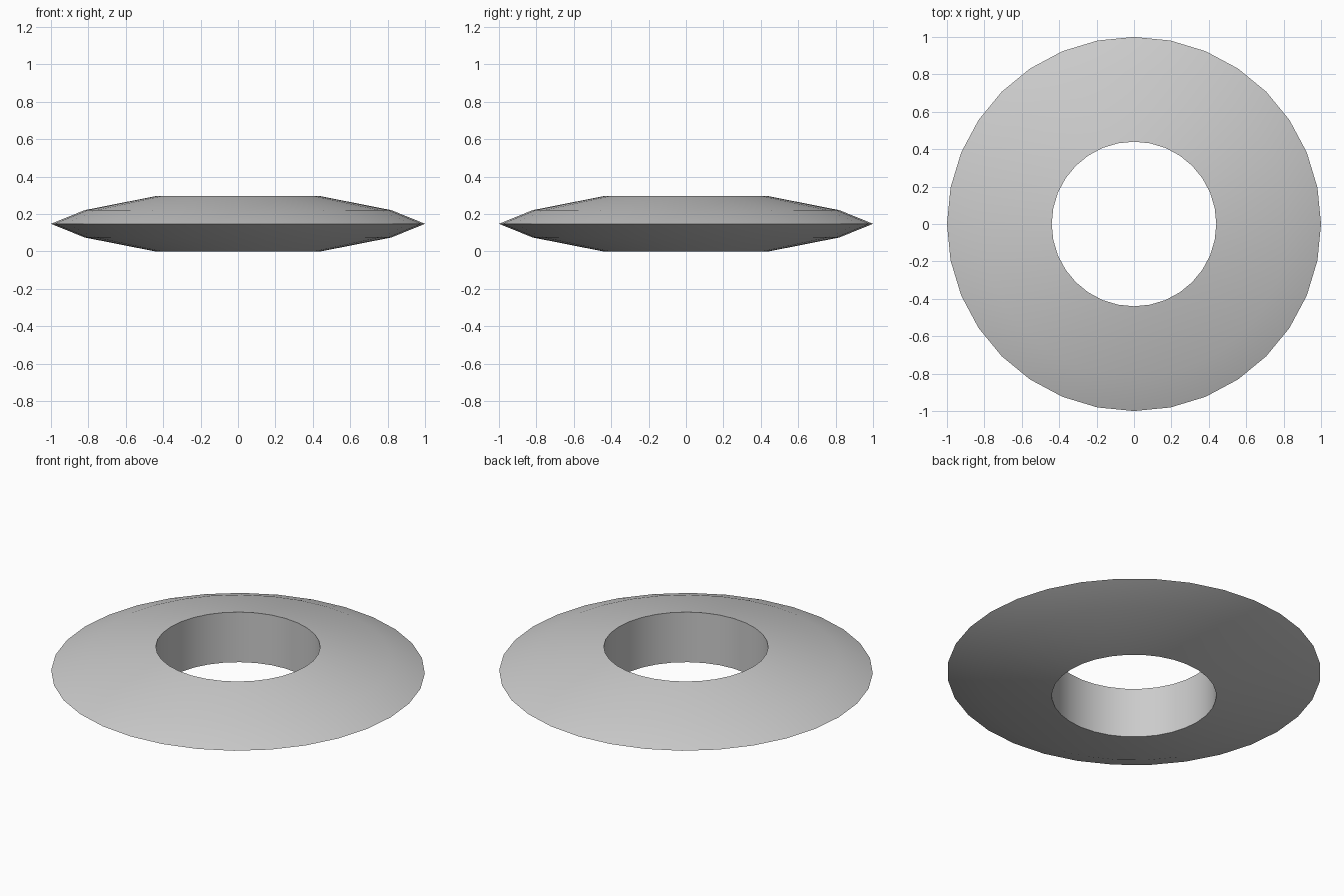
import bpy, bmesh
from math import radians
from mathutils import Matrix

if "Cube" in bpy.data.objects:
    bpy.data.objects.remove(bpy.data.objects["Cube"])

SIDES = 32
# Cross-section of the ring: (radius, height)
PROFILE = [(0.44, 0.0), (0.82, 0.075), (1.0, 0.148), (0.82, 0.221), (0.44, 0.296)]

# Bevelled ring with a straight hole, lathed from the closed profile
bm = bmesh.new()
verts = [bm.verts.new((0, r, z)) for r, z in PROFILE]
edges = [bm.edges.new((v, verts[(i + 1) % len(verts)])) for i, v in enumerate(verts)]
bmesh.ops.spin(bm, geom=verts + edges, cent=(0, 0, 0), axis=(0, 0, 1),
               angle=radians(360), steps=SIDES, use_merge=False)
bmesh.ops.remove_doubles(bm, verts=bm.verts[:], dist=1e-4)
bmesh.ops.recalc_face_normals(bm, faces=bm.faces[:])

mesh = bpy.data.meshes.new("ring")
bm.to_mesh(mesh)
bm.free()
ring = bpy.data.objects.new("ring", mesh)
bpy.context.collection.objects.link(ring)

# Smooth outer surface, crisp hole edges
bpy.context.view_layer.objects.active = ring
ring.select_set(True)
bpy.ops.object.shade_smooth_by_angle(angle=radians(60))
